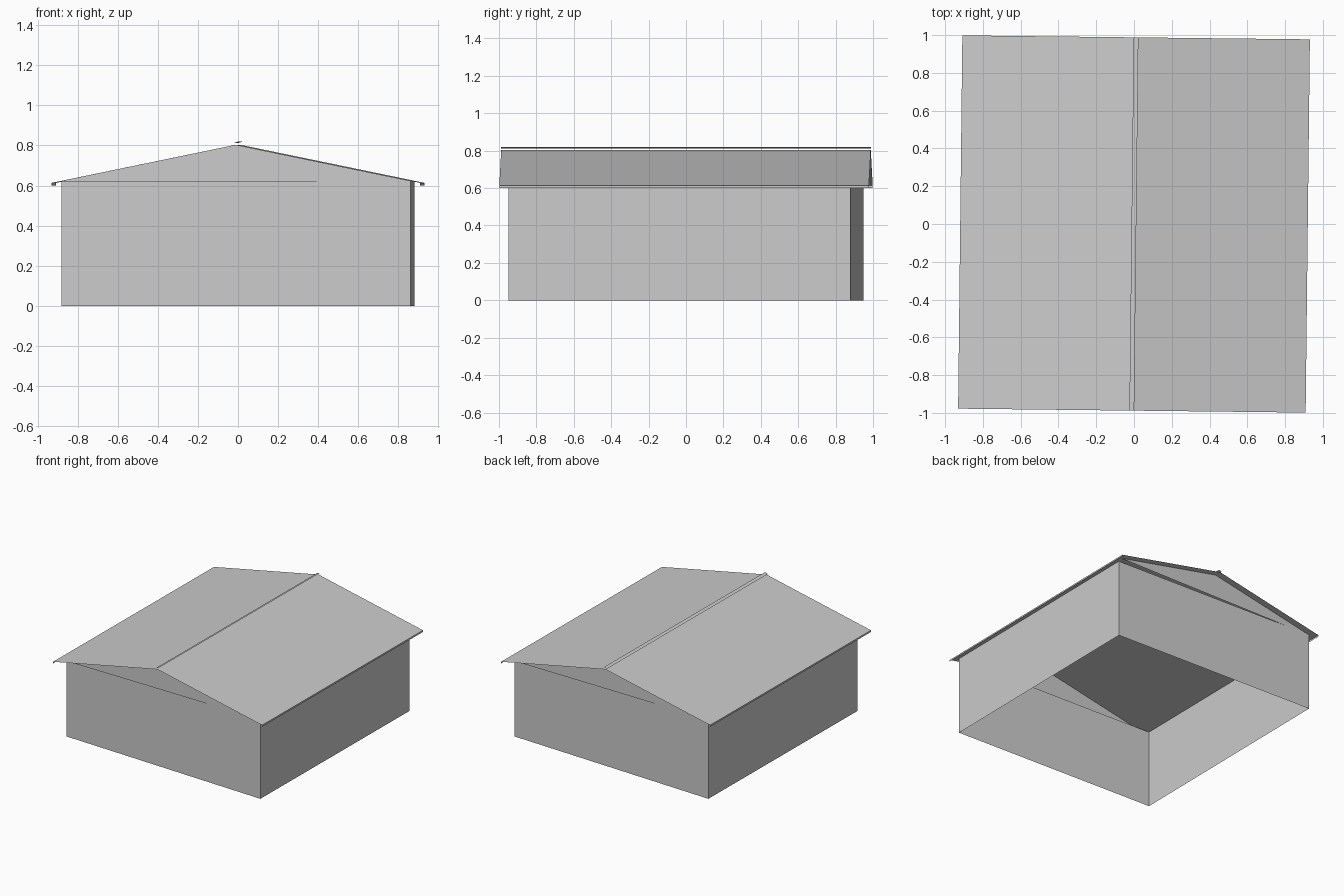
import bpy
import math

cube = bpy.data.objects.get("Cube")
if cube:
    bpy.data.objects.remove(cube, do_unlink=True)

grey = bpy.data.materials.new("plain_grey")
grey.use_nodes = True
colour = (0.6, 0.6, 0.6, 1)
grey.diffuse_color = colour
grey.node_tree.nodes["Principled BSDF"].inputs["Base Color"].default_value = colour

TURN = math.radians(-0.65)   # whole building is turned slightly on its plot
ROOF_X, ROOF_Y = 0.92, 0.988
EAVE, RIDGE, DRIP = 0.613, 0.803, 0.60
WALL_X, WALL_TOP = 0.871, 0.62
WALL_NEAR, WALL_FAR = 0.89, 0.94
GABLE_X, GABLE_Y = 0.886, 0.934


def sheet(name, verts, faces):
    """Flat-shaded thin shell from a few corners."""
    mesh = bpy.data.meshes.new(name)
    mesh.from_pydata(verts, [], faces)
    mesh.materials.append(grey)
    obj = bpy.data.objects.new(name, mesh)
    obj.rotation_euler.z = TURN
    bpy.context.collection.objects.link(obj)
    return obj


def extrude_profile(name, profile, half_length):
    """Sweep an open (x, z) profile along y."""
    n = len(profile)
    verts = [(x, y, z) for y in (-half_length, half_length) for x, z in profile]
    faces = [(i, i + 1, n + i + 1, n + i) for i in range(n - 1)]
    return sheet(name, verts, faces)


# Walls: open-bottomed shell on a slightly skewed plan
plan = [(-WALL_X, -WALL_NEAR), (WALL_X, -WALL_FAR),
        (WALL_X, WALL_NEAR), (-WALL_X, WALL_FAR)]
sheet("walls",
      [(x, y, z) for z in (0, WALL_TOP) for x, y in plan],
      [(i, (i + 1) % 4, (i + 1) % 4 + 4, i + 4) for i in range(4)])

# Gable triangles, front and back
for name, side in (("front_gable", -1), ("back_gable", 1)):
    y = side * GABLE_Y
    sheet(name,
          [(side * GABLE_X, y, WALL_TOP), (-side * GABLE_X, y, WALL_TOP),
           (0, y, RIDGE)],
          [(0, 1, 2)])

# Roof slopes with a narrow vertical fascia at each eave
extrude_profile("roof",
                [(-ROOF_X, DRIP), (-ROOF_X, EAVE), (0, RIDGE),
                 (ROOF_X, EAVE), (ROOF_X, DRIP)], ROOF_Y)

# Tilted ridge strip floating just above the ridge
extrude_profile("ridge_strip", [(-0.013, 0.811), (0.012, 0.819)], ROOF_Y)
